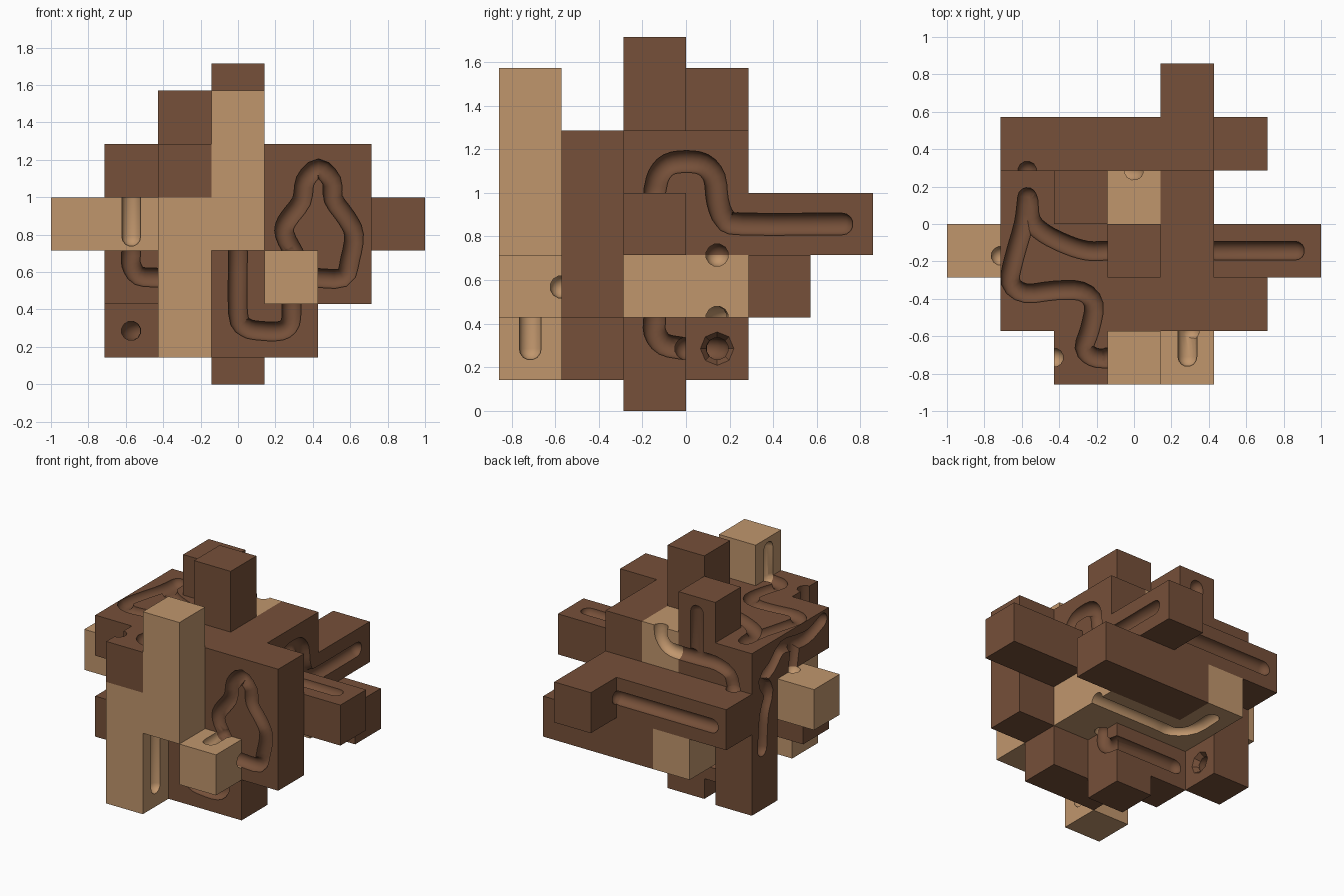
import bpy, bmesh, math
from mathutils import Vector

if "Cube" in bpy.data.objects:
    bpy.data.objects.remove(bpy.data.objects["Cube"])

U = 2 / 7                      # cube size of the block grid
ORG = Vector((-1, -3 * U, U / 2))
R = 0.052                      # groove radius


def material(name, col):
    m = bpy.data.materials.new(name)
    m.diffuse_color = (*col, 1)
    m.use_nodes = True
    m.node_tree.nodes["Principled BSDF"].inputs["Base Color"].default_value = m.diffuse_color
    return m


DARK = material("dark wood", (0.18, 0.08, 0.041))
LIGHT = material("light wood", (0.53, 0.305, 0.152))


def volume(me):
    bm = bmesh.new()
    bm.from_mesh(me)
    v = bm.calc_volume(signed=True)
    bm.free()
    return v


def make_object(name, bm, mat=None):
    bmesh.ops.recalc_face_normals(bm, faces=bm.faces)
    if bm.calc_volume(signed=True) < 0:
        bmesh.ops.reverse_faces(bm, faces=bm.faces)
    me = bpy.data.meshes.new(name)
    bm.to_mesh(me)
    bm.free()
    ob = bpy.data.objects.new(name, me)
    bpy.context.collection.objects.link(ob)
    if mat:
        me.materials.append(mat)
    return ob


def row(xs, ys, zs):
    return [(x, y, z) for x in xs for y in ys for z in zs]


def block(name, cells, mat):
    """Solid of joined grid cubes; z -1 and 5 are half-height cells."""
    cells, vs = set(cells), {}
    bm = bmesh.new()

    def vert(p):
        k = tuple(p)
        if k not in vs:
            z = min(max(p[2], -0.5), 5.5)
            vs[k] = bm.verts.new(ORG + Vector((p[0], p[1], z)) * U)
        return vs[k]
    for c in cells:
        for ax in range(3):
            for s in (0, 1):
                n = list(c)
                n[ax] += 2 * s - 1
                if tuple(n) in cells:
                    continue
                a, b = (ax + 1) % 3, (ax + 2) % 3
                quad = []
                for da, db in ((0, 0), (1, 0), (1, 1), (0, 1)):
                    p = list(c)
                    p[ax] += s
                    p[a] += da
                    p[b] += db
                    quad.append(vert(p))
                bm.faces.new(quad)
    return make_object(name, bm, mat)


panel = [(x, 1, z) for x, z in ((1, 1), (2, 1), (3, 0), (3, 1), (4, 0), (4, 1), (5, 1),
                                (2, 2), (3, 2), (4, 2), (5, 2), (3, 3), (4, 3), (5, 3))]
blocks = [
    block("front_panel", panel, DARK),
    block("top_deck", row([1], [1, 2, 3], [3]) + row([2], range(4), [3]) + [(2, 3, 4)], DARK),
    block("left_column", row([1], [3], range(3)), DARK),
    block("centre_post", row([3], [2], range(-1, 6)) + row([2], [2], range(3)), DARK),
    block("right_rail", row([4], range(2, 6), [2]) + row([4], [2, 3], [3]), DARK),
    block("side_arm", row([5, 6], [2], [2]), DARK),
    block("back_rail", row([1, 2, 3], [4], [2]), DARK),
    block("lower_back_bar", row([3, 4, 5], [4], [1]), DARK),
    block("front_column", row([2], [0], range(3)), LIGHT),
    block("front_tower", row([3], [0], [2, 3, 4]), LIGHT),
    block("front_block", [(4, 0, 1)], LIGHT),
    block("left_arm", row([0, 1], [2], [2]), LIGHT),
    block("inner_beam", row([2, 3, 4], [3], [1]) + [(4, 2, 1), (2, 4, 1)], LIGHT),
    block("back_block", [(3, 3, 3)], LIGHT),
]

cutters = []


def groove(ax, val, pts):
    """Round-ended tube whose axis lies in the plane ax = val."""
    others = [i for i in range(3) if i != ax]

    def to3(p):
        v = Vector((0, 0, 0))
        v[ax], v[others[0]], v[others[1]] = val, p[0], p[1]
        return v
    P = [to3(p) for p in pts]
    path = P
    if len(P) > 2:             # smooth the path
        Q = [2 * P[0] - P[1]] + P + [2 * P[-1] - P[-2]]
        path = []
        for i in range(1, len(Q) - 2):
            a, b, c, d = Q[i - 1:i + 3]
            for k in range(3):
                t = k / 3
                path.append(0.5 * (2 * b + (c - a) * t + (2 * a - 5 * b + 4 * c - d) * t * t
                                   + (3 * b - a - 3 * c + d) * t ** 3))
        path.append(P[-1])
    n = Vector((0, 0, 0))
    n[ax] = 1
    last = len(path) - 1
    tan = [(path[min(i + 1, last)] - path[max(i - 1, 0)]).normalized() for i in range(last + 1)]
    caps = [math.radians(a) for a in (75, 50, 25)]
    stations = [(path[0] - tan[0] * R * math.sin(a), tan[0], R * math.cos(a)) for a in caps]
    stations += [(p, t, R) for p, t in zip(path, tan)]
    stations += [(path[-1] + tan[-1] * R * math.sin(a), tan[-1], R * math.cos(a)) for a in caps[::-1]]
    bm = bmesh.new()
    rings, N = [], 12
    for p, t, r in stations:
        s = t.cross(n)
        rings.append([bm.verts.new(p + (n * math.sin(a) + s * math.cos(a)) * r)
                      for a in (2 * math.pi * (k + 0.5) / N for k in range(N))])
    for a, b in zip(rings, rings[1:]):
        for k in range(N):
            bm.faces.new((a[k], a[(k + 1) % N], b[(k + 1) % N], b[k]))
    bm.faces.new(rings[0])
    bm.faces.new(rings[-1])
    cutters.append(make_object("groove_cutter", bm))


X, Y, Z = 0, 1, 2
h = U / 2
# Front panel: loop, hook and elbow
groove(Y, -2 * U, [(.40, .57), (.56, .57), (.60, .67), (.62, .8), (.58, .89), (.51, .99), (.5, 1.09),
                   (.43, 1.155), (.36, 1.09), (.34, .98), (.26, .87), (.25, .8), (.3, .7)])
groove(Y, -2 * U, [(0, .71), (0, .38), (.04, .305), (.12, .286), (.23, .286), (.28, .33), (.286, .43)])
groove(Y, -2 * U, [(-.571, .71), (-.571, .64), (-.53, .58), (-.43, .57)])
# Light pieces: arm, column, tower, block
groove(Y, -U, [(-.571, .99), (-.571, .79)])
groove(X, -h, [(-.714, .70), (-.714, .286)])
groove(X, -3 * h, [(-.714, 1.28), (-.714, 1.0)])
groove(X, -h, [(-.714, 1.28), (-.714, 1.49)])
groove(Z, 5 * h, [(U, -.57), (U, -.71)])
# Top deck: two branches
groove(Z, 9 * h, [(-.571, .143), (-.59, 0), (-.64, -.18), (-.66, -.31), (-.58, -.37), (-.42, -.355),
                  (-.28, -.36), (-.215, -.43), (-.235, -.56), (-.265, -.66), (-.22, -.71), (-.15, -.72)])
groove(Z, 9 * h, [(-.565, .13), (-.55, .02), (-.48, -.05), (-.36, -.11), (-.25, -.143), (-.15, -.143)])
# Right rail and side arm
groove(X, 3 * h, [(-.143, 1.01), (-.125, 1.08), (-.08, 1.13), (0, 1.143), (.08, 1.13), (.13, 1.07),
                  (.145, .96), (.18, .88), (.26, .857), (.714, .857)])
groove(Z, 7 * h, [(.44, -h), (.86, -h)])
# Back rail, back of the deck
groove(Y, 2 * U, [(.12, .857), (-.60, .857)])
groove(Y, U, [(0, 1.28), (-.01, 1.21), (-.06, 1.155), (-.143, 1.143), (-.286, 1.143), (-.43, 1.143),
              (-.54, 1.1), (-.571, 1.01)])
groove(Y, U, [(-U, 1.15), (-U, 1.46)])
# Left side waves
groove(X, -5 * h, [(.17, .57), (.15, .8), (.1, .94), (.16, 1.05), (.06, 1.11), (-.05, 1.2), (-.2, 1.18),
                   (-.35, 1.17), (-.5, 1.22)])
groove(X, -5 * h, [(-.2, 1.17), (-.17, 1.01)])
# Lower inside: post elbow, back of post, column tunnel, beam underside
groove(X, h, [(-.143, .43), (-.143, .36), (-.1, .305), (-.01, .286)])
groove(Y, 0, [(.13, .286), (-.34, .286)])
groove(Z, U, [(-.571, -.01), (-.571, .10), (-.53, .143), (-.47, .143)])
groove(Z, 3 * h, [(-U, .43), (-U, .24), (-.2, .143), (-.08, .143), (.43, .143)])
groove(Z, 5 * h, [(.32, h), (.45, h)])

# Funnel mouth in the left column
bm = bmesh.new()
bmesh.ops.create_cone(bm, cap_ends=True, segments=8, radius1=.05, radius2=.13, depth=.12)
for v in bm.verts:
    x, y, z = v.co
    v.co = (-3 * h + z + .02, y + h, x + U)
cutters.append(make_object("funnel_cutter", bm))


def bounds(ob):
    co = [v.co for v in ob.data.vertices]
    return [(min(c[i] for c in co), max(c[i] for c in co)) for i in range(3)]


def carve(ob, cutter):
    """Subtract one cutter, trying solvers until the result is sound."""
    before, limit = volume(ob.data), volume(cutter.data)
    for solver in ('MANIFOLD', 'EXACT', 'FLOAT'):
        m = ob.modifiers.new("groove", 'BOOLEAN')
        m.operation, m.solver, m.object = 'DIFFERENCE', solver, cutter
        dg = bpy.context.evaluated_depsgraph_get()
        me = bpy.data.meshes.new_from_object(ob.evaluated_get(dg))
        ob.modifiers.clear()
        if -1e-5 < before - volume(me) < limit * 1.05:
            ob.data = me
            return


# Carve every groove out of each block it touches
box = {c: bounds(c) for c in cutters}
for ob in blocks:
    bb = bounds(ob)
    for c in cutters:
        if all(a[0] < b[1] and b[0] < a[1] for a, b in zip(bb, box[c])):
            carve(ob, c)
for c in cutters:
    bpy.data.objects.remove(c)
for ob in blocks:
    ob.select_set(True)
bpy.context.view_layer.objects.active = blocks[0]
bpy.ops.object.shade_smooth_by_angle(angle=math.radians(35))
